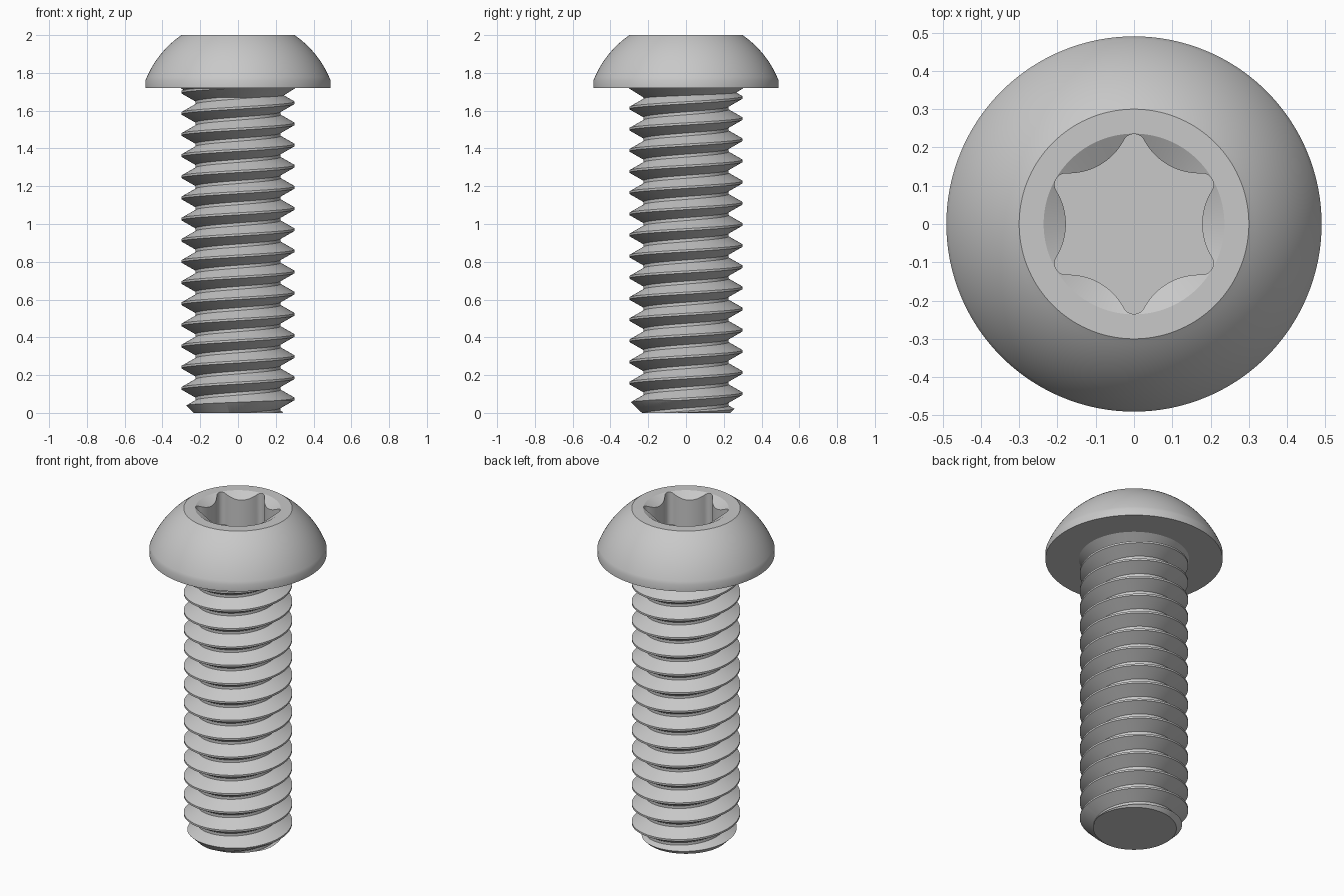
import bpy, bmesh
from math import sin, cos, pi, sqrt, radians, atan2, hypot

SEG = 240
HEAD_Z, TOP_Z = 1.72, 2.0
PITCH, MAJOR, MINOR = 0.112, 0.30, 0.225
PHASE = 1.642         # height of one crest on the +x side

cube = bpy.data.objects.get("Cube")
if cube:
    bpy.data.objects.remove(cube, do_unlink=True)

steel = bpy.data.materials.new("grey steel")
steel.use_nodes = True
GREY = (0.58, 0.58, 0.58, 1)
steel.diffuse_color = GREY
steel.node_tree.nodes["Principled BSDF"].inputs["Base Color"].default_value = GREY


def finish(name, bm):
    bmesh.ops.recalc_face_normals(bm, faces=bm.faces)
    mesh = bpy.data.meshes.new(name)
    bm.to_mesh(mesh)
    bm.free()
    mesh.materials.append(steel)
    obj = bpy.data.objects.new(name, mesh)
    bpy.context.collection.objects.link(obj)
    return obj


def smooth(obj):
    bpy.ops.object.select_all(action='DESELECT')
    obj.select_set(True)
    bpy.context.view_layer.objects.active = obj
    bpy.ops.object.shade_smooth_by_angle(angle=radians(25))


def lathe(name, rings):
    """Closed solid from rings; each ring maps an angle to (radius, z)."""
    bm = bmesh.new()
    loops = []
    for ring in rings:
        pts = [(2 * pi * i / SEG, *ring(2 * pi * i / SEG)) for i in range(SEG)]
        loops.append([bm.verts.new((r * cos(a), r * sin(a), z)) for a, r, z in pts])
    for lo, hi in zip(loops, loops[1:]):
        for i in range(SEG):
            j = (i + 1) % SEG
            bm.faces.new((lo[i], lo[j], hi[j], hi[i]))
    bm.faces.new(loops[0])
    bm.faces.new(loops[-1])
    return finish(name, bm)


def circle(r, z):
    return lambda a: (r, z)


# Six-lobed socket outline: round lobes tangent to wide inward arcs
TIP, VALLEY, LOBE_R = 0.235, 0.178, 0.03
LOBE_C = TIP - LOBE_R
C30 = cos(pi / 6)
ARC_R = ((LOBE_C**2 + VALLEY**2 - 2 * LOBE_C * VALLEY * C30 - LOBE_R**2)
         / (2 * (LOBE_R - VALLEY + LOBE_C * C30)))
ARC_C = VALLEY + ARC_R
mix = ARC_R / (ARC_R + LOBE_R)
SWITCH = atan2(mix * LOBE_C / 2, ARC_C + mix * (LOBE_C * C30 - ARC_C))


def socket_radius(a):
    phi = abs((a + pi / 6) % (pi / 3) - pi / 6)
    if phi < SWITCH:
        return ARC_C * cos(phi) - sqrt(ARC_R**2 - (ARC_C * sin(phi))**2)
    psi = pi / 6 - phi
    return LOBE_C * cos(psi) + sqrt(LOBE_R**2 - (LOBE_C * sin(psi))**2)


def socket_lip(a):
    r = socket_radius(a)
    return r, TOP_Z - 0.58 * (0.236 - r)


def socket_floor(a):
    return socket_radius(a), TOP_Z - 0.2


# Head: neck cone, flat underside, rim, dome, flat top and socket
DOME_Z, RIM_Z = 1.567, 1.76
DOME_R = hypot(0.49, RIM_Z - DOME_Z)
start, end = atan2(RIM_Z - DOME_Z, 0.49), atan2(TOP_Z - DOME_Z, 0.30)
rings = [circle(MINOR, 1.67), circle(0.305, HEAD_Z), circle(0.49, HEAD_Z)]
for k in range(17):
    t = start + (end - start) * k / 16
    rings.append(circle(DOME_R * cos(t), DOME_Z + DOME_R * sin(t)))
rings += [circle(0.236, TOP_Z), socket_lip, socket_floor]
head = lathe("button_head", rings)
smooth(head)

# Threaded shank: a profile swept up a helix, then trimmed flat
profile = [(-0.05, MAJOR), (0.05, MAJOR), (0.43, MINOR), (0.57, MINOR)]
STEPS = 120
bm = bmesh.new()
rows = []
for turn in range(-1, 18):
    for frac, r in profile:
        row = []
        for i in range(STEPS + 1):
            a = 2 * pi * i / STEPS
            z = (PHASE % PITCH) + PITCH * (turn - 1 + frac + i / STEPS)
            row.append(bm.verts.new((r * cos(a), r * sin(a), z)))
        rows.append(row)
for lo, hi in zip(rows, rows[1:]):
    for i in range(STEPS):
        bm.faces.new((lo[i], lo[i + 1], hi[i + 1], hi[i]))
bmesh.ops.remove_doubles(bm, verts=bm.verts, dist=1e-5)
for z, up in ((0.0, -1), (1.73, 1)):
    geom = bm.verts[:] + bm.edges[:] + bm.faces[:]
    cut = bmesh.ops.bisect_plane(bm, geom=geom, plane_co=(0, 0, z),
                                 plane_no=(0, 0, up), clear_outer=True)
    edges = [e for e in cut["geom_cut"] if isinstance(e, bmesh.types.BMEdge)]
    bmesh.ops.contextual_create(bm, geom=edges)
shank = finish("threaded_shank", bm)

# Chamfered tip: keep only what lies inside a tapered cylinder
cutter = lathe("tip_chamfer_cutter", [circle(0.235, 0), circle(0.335, 0.1), circle(0.335, 1.9)])
cutter.hide_render = True
mod = shank.modifiers.new("tip_chamfer", 'BOOLEAN')
mod.operation = 'INTERSECT'
mod.solver = 'EXACT'
mod.object = cutter
bpy.context.view_layer.objects.active = shank
bpy.ops.object.modifier_apply(modifier=mod.name)
bpy.data.objects.remove(cutter, do_unlink=True)
smooth(shank)
